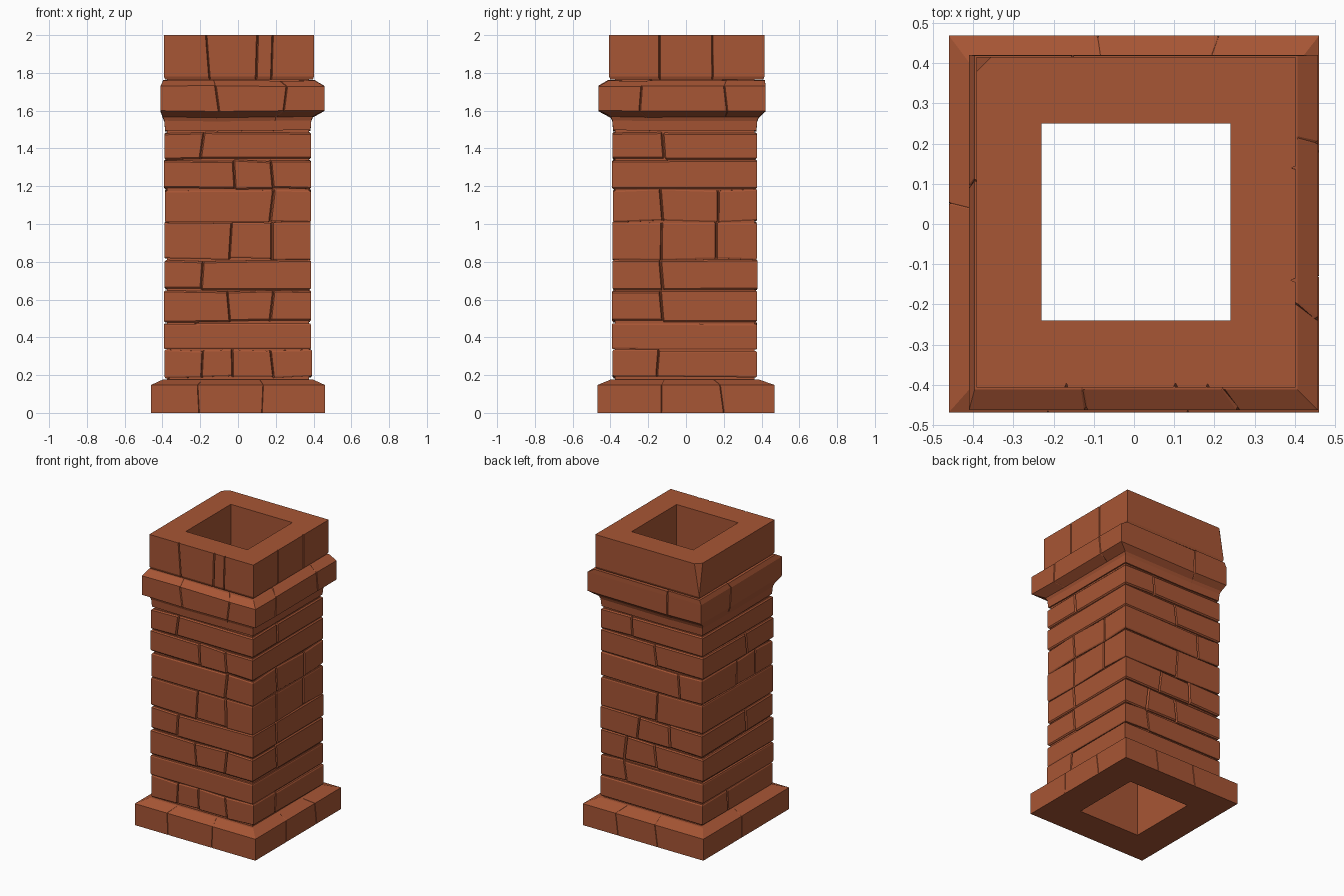
import bpy
import bmesh
import random
from mathutils import Vector

random.seed(7)
if "Cube" in bpy.data.objects:
    bpy.data.objects.remove(bpy.data.objects["Cube"], do_unlink=True)

brick = bpy.data.materials.new("brick_red")
brick.use_nodes = True
brick.diffuse_color = (0.39, 0.092, 0.035, 1)
brick.node_tree.nodes["Principled BSDF"].inputs["Base Color"].default_value = brick.diffuse_color

# Rectangles as (x low, x high, y low, y high)
HOLE = (-0.23, 0.24, -0.24, 0.25)
CORE = (-0.375, 0.375, -0.375, 0.362)
SHAFT = (-0.39, 0.388, -0.39, 0.377)
PLINTH = (-0.46, 0.46, -0.468, 0.468)
COLLAR = (-0.41, 0.457, -0.462, 0.42)
CAP = (-0.392, 0.402, -0.407, 0.415)


def inset(rect, d):
    return rect[0] + d, rect[1] - d, rect[2] + d, rect[3] - d


def outline(rect, joints, width):
    """Points round a square as (side, fraction, notch, lean); each joint is a V notch."""
    points = []
    for side in range(4):
        low, high = rect[:2] if side % 2 == 0 else rect[2:]
        marks = [(0.0, 0, 0)]
        for u in joints[side]:
            t = (u - low) / (high - low)
            if side > 1:
                t = 1 - t
            lean = random.uniform(-0.012, 0.012)
            half = width * random.uniform(0.6, 1.1) / (high - low)
            marks += [(t - half, 0, lean), (t, 1, lean), (t + half, 0, lean)]
        points += [(side, *m) for m in sorted(marks)]
    return points


def place(point, rect, z, depth, slant):
    side, t, notch, lean = point
    x0, x1, y0, y1 = rect
    t += lean * slant
    d = notch * depth
    if side == 0:
        return Vector((x0 + t * (x1 - x0), y0 + d, z))
    if side == 1:
        return Vector((x1 - d, y0 + t * (y1 - y0), z))
    if side == 2:
        return Vector((x1 - t * (x1 - x0), y1 - d, z))
    return Vector((x0 + d, y1 - t * (y1 - y0), z))


def band(name, levels, joints=((), (), (), ()), width=0.008, wave=0.0, chip=None):
    """Closed square ring lofted through levels of (z, rectangle, notch depth)."""
    bm = bmesh.new()
    widest = max((lv[1] for lv in levels), key=lambda r: r[1])
    points = outline(widest, joints, width)
    middle = sum(lv[0] for lv in levels) / len(levels)
    top_wave = [random.uniform(-wave, wave) for p in points]
    low_wave = [random.uniform(-wave, wave) for p in points]
    loops = []
    for z, rect, depth in levels:
        shift = top_wave if z > middle else low_wave
        slant = 1 if z > middle else -1
        loops.append([bm.verts.new(place(p, rect, z + s, depth, slant))
                      for p, s in zip(points, shift)])
    count = len(points)
    for a, b in zip(loops, loops[1:] + loops[:1]):
        for i in range(count):
            j = (i + 1) % count
            bm.faces.new((a[i], a[j], b[j], b[i]))
    if chip:
        cut = bmesh.ops.bisect_plane(bm, geom=bm.verts[:] + bm.edges[:] + bm.faces[:],
                                     plane_co=chip[0], plane_no=chip[1], clear_outer=True)
        rim = [e for e in cut["geom_cut"] if isinstance(e, bmesh.types.BMEdge)]
        bmesh.ops.holes_fill(bm, edges=rim, sides=0)
    bmesh.ops.recalc_face_normals(bm, faces=bm.faces[:])
    mesh = bpy.data.meshes.new(name)
    bm.to_mesh(mesh)
    bm.free()
    mesh.materials.append(brick)
    obj = bpy.data.objects.new(name, mesh)
    bpy.context.collection.objects.link(obj)
    return obj


# Plinth with sloped top
band("plinth",
     [(0, HOLE, 0), (0, PLINTH, 0.005), (0.148, PLINTH, 0.005),
      (0.178, inset(SHAFT, -0.005), 0), (0.178, HOLE, 0)],
     ((-0.21, 0.13), (-0.13, 0.19), (-0.1, 0.2), (0.05,)), width=0.003)

# Hollow core behind the brick courses
band("flue_core", [(0.17, HOLE, 0), (0.17, CORE, 0), (1.77, CORE, 0), (1.77, HOLE, 0)])

# Brick courses: joint positions on the front, right, back and left faces
heights = (0.185, 0.335, 0.48, 0.65, 0.81, 1.01, 1.185, 1.34, 1.49)
courses = (
    ((-0.19, -0.03, 0.18), (-0.15,), (), (0.1,)),
    ((), (), (0.2,), ()),
    ((-0.05, 0.18), (-0.13,), (-0.03, 0.2), ()),
    ((-0.19,), (-0.13,), (-0.14, 0.1), (-0.1,)),
    ((-0.04, 0.18), (-0.13, 0.16), (-0.04,), ()),
    ((0.18,), (-0.13, 0.17), (-0.21,), (0.0, -0.2)),
    ((-0.02, 0.18), (), (-0.03,), (-0.1,)),
    ((-0.19,), (-0.12,), (0.15,), ()),
)
for n, joints in enumerate(courses):
    low, high = heights[n] + 0.004, heights[n + 1] - 0.004
    face = tuple(v + random.uniform(-0.003, 0.003) for v in SHAFT)
    worn = inset(face, random.uniform(0.003, 0.008))
    hidden = inset(CORE, 0.05)
    band(f"brick_course_{n + 1}",
         [(low, hidden, 0), (low, worn, 0.01), (low + 0.008, face, 0.014),
          (high - 0.008, face, 0.014), (high, worn, 0.01), (high, hidden, 0)],
         joints, wave=0.006)

# Flared collar
band("collar",
     [(1.494, inset(CORE, 0.05), 0), (1.494, inset(SHAFT, 0.004), 0), (1.545, SHAFT, 0),
      (1.565, inset(SHAFT, -0.008), 0), (1.598, COLLAR, 0.006), (1.73, COLLAR, 0.008),
      (1.76, inset(CAP, -0.004), 0), (1.76, inset(CORE, 0.05), 0)],
     ((-0.11, 0.25), (-0.24, 0.21), (-0.15,), (0.1,)), width=0.005, wave=0.004)

# Cap with one chipped corner
band("cap",
     [(1.765, HOLE, 0), (1.765, inset(CAP, 0.006), 0.008), (1.78, CAP, 0.014),
      (2.0, CAP, 0.012), (2.0, HOLE, 0)],
     ((-0.16, 0.10, 0.18), (-0.14, 0.14), (), ()), width=0.006,
     chip=((-0.355, 0.415, 2.0), (-1, 1, 0.17)))
